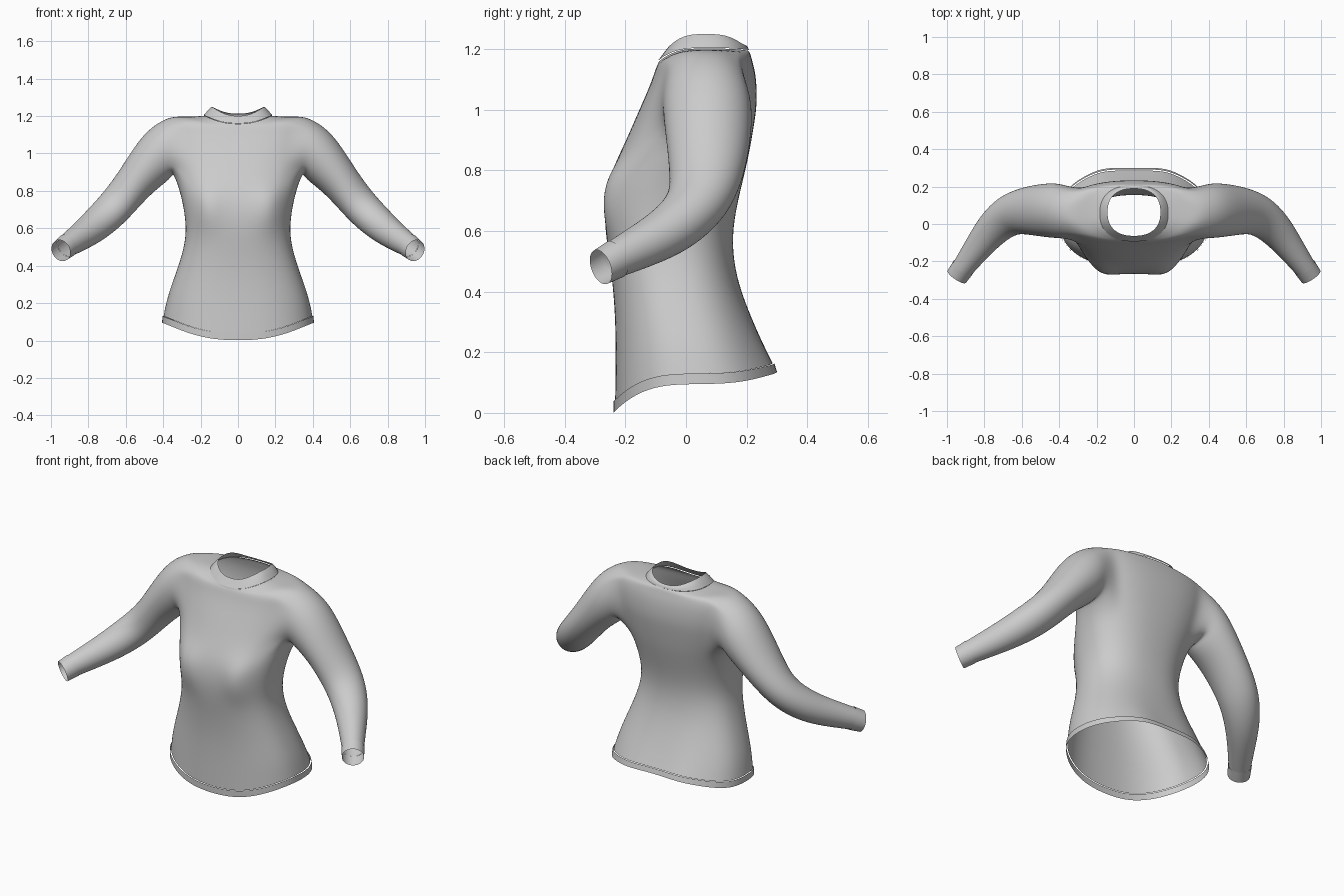
import bpy, bmesh
from math import sin, cos, pi, exp
from mathutils import Vector

if "Cube" in bpy.data.objects:
    bpy.data.objects.remove(bpy.data.objects["Cube"])

HALF = 16          # quads across half of the body, front centre to back centre
ROW_LO, ROW_HI = 8, 13   # body rows bounding the armhole
COL_LO, COL_HI = 5, 11   # body columns bounding the armhole

# side z, front z, back z, half width, front y, back y
HEM = [(.095, 0, .137, .408, -.24, .298), (.13, .037, .165, .406, -.24, .29)]
BODY = [
    (.13, .037, .165, .400, -.235, .284),
    (.22, .18, .24, .383, -.233, .248),
    (.33, .32, .34, .345, -.234, .205),
    (.45, .45, .45, .302, -.245, .166),
    (.56, .56, .56, .278, -.262, .152),
    (.66, .66, .66, .283, -.270, .163),
    (.76, .76, .76, .302, -.258, .187),
    (.84, .84, .84, .325, -.226, .206),
    (.90, .90, .90, .345, -.198, .217),
    (.96, .96, .96, .360, -.172, .227),
    (1.02, 1.01, 1.02, .375, -.150, .235),
    (1.08, 1.06, 1.08, .390, -.128, .234),
    (1.13, 1.10, 1.13, .400, -.112, .228),
    (1.175, 1.13, 1.165, .400, -.102, .218),
    (1.200, 1.145, 1.18, .340, -.096, .214),
    (1.195, 1.152, 1.19, .255, -.092, .210),
    (1.202, 1.158, 1.195, .182, -.090, .205),
]
COLLAR = [(1.204, 1.160, 1.197, .184, -.094, .208),
          (1.232, 1.178, 1.212, .162, -.080, .203),
          (1.250, 1.200, 1.212, .142, -.064, .190)]


def power(v, p):
    return (1 if v >= 0 else -1) * abs(v) ** p


def half_ring(row):
    zs, zf, zb, hw, yf, yb = row
    pts = []
    for i in range(HALF + 1):
        t = -pi / 2 + pi * i / HALF
        c, s = max(0, cos(t)) if 0 < i < HALF else 0, sin(t)
        x = hw * c ** .84
        y = (yf + yb) / 2 + (yb - yf) / 2 * power(s, .84)
        z = zs + ((zf - zs) * abs(s) ** 2.5 if s < 0 else (zb - zs) * s ** 2.5)
        if s < 0:      # bust
            y -= .045 * exp(-((x - .17) / .075) ** 2 - ((z - .72) / .09) ** 2)
        elif z < .35:  # gentle waves at the lower back
            y += .022 * (1 - z / .35) * exp(-((x - .16) / .08) ** 2)
        pts.append(Vector((x, y, z)))
    return pts


def bridge(bm, a, b, closed=False):
    n = len(a)
    for i in range(n if closed else n - 1):
        j = (i + 1) % n
        bm.faces.new((a[i], a[j], b[j], b[i]))


def finish(bm, name):
    bmesh.ops.recalc_face_normals(bm, faces=bm.faces)
    for f in bm.faces:
        f.smooth = True
    me = bpy.data.meshes.new(name)
    bm.to_mesh(me)
    bm.free()
    ob = bpy.data.objects.new(name, me)
    bpy.context.collection.objects.link(ob)
    m = ob.modifiers.new("Mirror", 'MIRROR')
    m.merge_threshold = .0005
    s = ob.modifiers.new("Subdivision", 'SUBSURF')
    s.levels = s.render_levels = 2
    return ob


def add_rings(bm, rings):
    return [[bm.verts.new(p) for p in r] for r in rings]


def band(name, rings, closed=False):
    bm = bmesh.new()
    vs = add_rings(bm, rings)
    for a, b in zip(vs, vs[1:]):
        bridge(bm, a, b, closed)
    return finish(bm, name)


# sleeve rings: centre, direction, radius across, radius up
SLEEVE = [
    ((.375, .068, 1.040), (1, 0, -.18), .148, .146),
    ((.430, .073, .990), (.85, 0, -.52), .150, .144),
    ((.530, .074, .872), (.66, 0, -.75), .137, .110),
    ((.605, .066, .778), (.62, -.15, -.75), .124, .100),
    ((.672, .045, .700), (.62, -.38, -.65), .112, .095),
    ((.740, -.010, .635), (.58, -.62, -.50), .098, .090),
    ((.800, -.080, .585), (.55, -.74, -.40), .084, .082),
    ((.860, -.160, .543), (.54, -.76, -.37), .070, .072),
    ((.915, -.235, .506), (.54, -.76, -.37), .060, .062),
]
CUFF = [((.914, -.233, .507), (.54, -.76, -.37), .063, .065),
        ((.947, -.281, .481), (.54, -.80, -.30), .060, .060)]
COUNT = 2 * (COL_HI - COL_LO + ROW_HI - ROW_LO)


def sleeve_ring(spec):
    c, d, ru, rv = spec
    c, d = Vector(c), Vector(d).normalized()
    u = Vector((-d.y, d.x, 0)).normalized()
    v = d.cross(u)
    angles = [-pi / 2 + (k - (COL_HI - COL_LO) / 2) * 2 * pi / COUNT for k in range(COUNT)]
    return [c + u * ru * cos(a) + v * rv * sin(a) for a in angles]


# shirt body with armhole, sleeve grown out of the armhole loop
bm = bmesh.new()
grid = add_rings(bm, [half_ring(r) for r in BODY])
for r in range(len(grid) - 1):
    for c in range(HALF):
        if not (ROW_LO <= r < ROW_HI and COL_LO <= c < COL_HI):
            bm.faces.new((grid[r][c], grid[r][c + 1], grid[r + 1][c + 1], grid[r + 1][c]))
loop = ([grid[ROW_LO][c] for c in range(COL_LO, COL_HI)]
        + [grid[r][COL_HI] for r in range(ROW_LO, ROW_HI)]
        + [grid[ROW_HI][c] for c in range(COL_HI, COL_LO, -1)]
        + [grid[r][COL_LO] for r in range(ROW_HI, ROW_LO, -1)])
for v, p in zip(loop, sleeve_ring(SLEEVE[0])):
    v.co = v.co.lerp(p, .85)
prev = loop
for ring in add_rings(bm, [sleeve_ring(s) for s in SLEEVE[1:]]):
    bridge(bm, prev, ring, True)
    prev = ring
bmesh.ops.delete(bm, geom=[v for v in bm.verts if not v.link_faces], context='VERTS')
finish(bm, "shirt_body_and_sleeves")

# trim bands
band("hem_band", [half_ring(r) for r in HEM])
band("collar", [half_ring(r) for r in COLLAR])
band("cuffs", [sleeve_ring(s) for s in CUFF], True)
